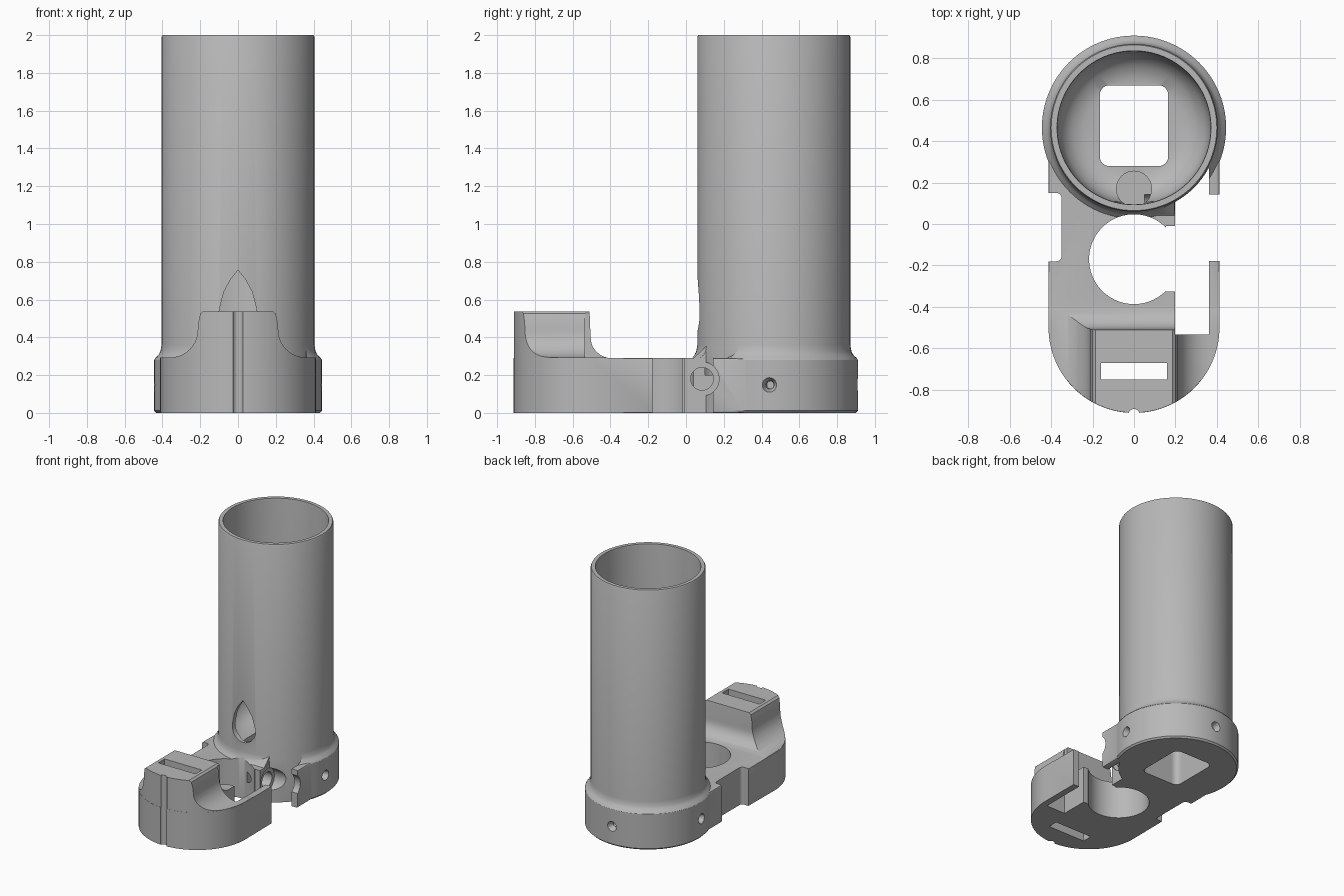
import bpy, bmesh, math
from mathutils import Matrix, Vector

cube = bpy.data.objects.get("Cube")
if cube:
    bpy.data.objects.remove(cube, do_unlink=True)

grey = bpy.data.materials.new("plain_grey")
grey.use_nodes = True
GREY = (0.48, 0.48, 0.48, 1)
grey.diffuse_color = GREY
grey.node_tree.nodes["Principled BSDF"].inputs["Base Color"].default_value = GREY

TUBE_Y = 0.465      # axis of the tall tube
FRONT_Y = -0.5      # centre of the rounded front end
SIDE = 0.413        # half width of the base


def finish(bm, name):
    bmesh.ops.recalc_face_normals(bm, faces=bm.faces)
    mesh = bpy.data.meshes.new(name)
    bm.to_mesh(mesh)
    bm.free()
    mesh.materials.append(grey)
    ob = bpy.data.objects.new(name, mesh)
    bpy.context.collection.objects.link(ob)
    return ob


def prism(name, outline, lo, hi, axis="z", bevel=0):
    """Extrude a 2D outline along z (xy), y (xz) or x (yz)."""
    place = {"z": lambda a, b, c: (a, b, c),
             "y": lambda a, b, c: (a, c, b),
             "x": lambda a, b, c: (c, a, b)}[axis]
    bm = bmesh.new()
    low = [bm.verts.new(place(a, b, lo)) for a, b in outline]
    high = [bm.verts.new(place(a, b, hi)) for a, b in outline]
    caps = [bm.faces.new(low), bm.faces.new(high)]
    n = len(outline)
    for i in range(n):
        j = (i + 1) % n
        bm.faces.new((low[i], low[j], high[j], high[i]))
    if bevel:
        rim = [e for f in caps for e in f.edges]
        bmesh.ops.bevel(bm, geom=rim, offset=bevel, segments=2,
                        profile=0.5, affect="EDGES")
    return finish(bm, name)


def box(name, x, y, z):
    return prism(name, [(x[0], y[0]), (x[1], y[0]), (x[1], y[1]), (x[0], y[1])], *z)


def arc(cx, cy, r, start, end, n=24):
    return [(cx + r * math.cos(math.radians(start + (end - start) * i / n)),
             cy + r * math.sin(math.radians(start + (end - start) * i / n)))
            for i in range(n + 1)]


def rounded_rect(cx, cy, hx, hy, r):
    pts = []
    for k, (sx, sy) in enumerate([(1, 1), (-1, 1), (-1, -1), (1, -1)]):
        pts += arc(cx + sx * (hx - r), cy + sy * (hy - r), r, 90 * k, 90 * k + 90, 6)
    return pts


def lathe(name, profile, y, segments=96):
    """Spin a radius/height profile, starting and ending on the axis."""
    bm = bmesh.new()
    verts = [bm.verts.new((r, 0, z)) for r, z in profile]
    edges = [bm.edges.new(pair) for pair in zip(verts, verts[1:])]
    bmesh.ops.spin(bm, geom=verts + edges, cent=(0, 0, 0), axis=(0, 0, 1),
                   angle=math.tau, steps=segments, use_merge=True)
    bmesh.ops.remove_doubles(bm, verts=bm.verts, dist=1e-5)
    bmesh.ops.translate(bm, verts=bm.verts, vec=(0, y, 0))
    return finish(bm, name)


def rod(name, start, end, r1, r2=None, segments=48):
    a, b = Vector(start), Vector(end)
    bm = bmesh.new()
    turn = (b - a).to_track_quat("Z", "Y").to_matrix().to_4x4()
    bmesh.ops.create_cone(bm, cap_ends=True, segments=segments, radius1=r1,
                          radius2=r1 if r2 is None else r2, depth=(b - a).length,
                          matrix=Matrix.Translation((a + b) / 2) @ turn)
    return finish(bm, name)


def combine(target, tool, operation):
    mod = target.modifiers.new("join", "BOOLEAN")
    mod.operation, mod.solver, mod.object = operation, "EXACT", tool
    bpy.context.view_layer.objects.active = target
    bpy.ops.object.modifier_apply(modifier=mod.name)
    bpy.data.objects.remove(tool, do_unlink=True)


# Base plate with rounded front end
body = prism("tube_holder", arc(0, FRONT_Y, SIDE, 180, 360, 48)
             + [(SIDE, 0.31), (-SIDE, 0.31)], 0, 0.29, bevel=0.012)

# Tall tube with flared collar
tube = lathe("tube", [(0, 0), (0.433, 0), (0.445, 0.012), (0.445, 0.28),
                      (0.437, 0.292), (0.422, 0.305), (0.411, 0.325), (0.405, 0.36),
                      (0.405, 1.99), (0.4, 2), (0, 2)], TUBE_Y)
combine(body, tube, "UNION")

# Raised front block: concave flanks, concave rear, rounded front
half = [(0.185, 0.538), (0.2, 0.525), (0.21, 0.48)] + arc(0.36, 0.44, 0.147, 180, 270, 10) \
    + [(0.45, 0.292), (0.45, 0.2)]
block = prism("front_block", half + [(-x, z) for x, z in reversed(half)], -1, -0.3, "y")
rear = [(-1, 0.2), (-1, 0.6), (-0.52, 0.6), (-0.51, 0.525), (-0.505, 0.4)] \
    + arc(-0.395, 0.4, 0.11, 180, 270, 8) + [(-0.38, 0.2)]
combine(block, prism("rear_curve", rear, -1, 1, "x"), "INTERSECT")
front_end = prism("front_end", arc(0, FRONT_Y, SIDE - 0.001, 180, 360, 48)
                  + [(SIDE - 0.001, 0), (0.001 - SIDE, 0)], 0.1, 0.539, bevel=0.01)
combine(block, front_end, "INTERSECT")
combine(body, block, "UNION")

# Wedge boss against the tube
combine(body, prism("wedge_boss", [(0.035, 0.25), (0.035, 0.285), (0.115, 0.36),
                                   (0.25, 0.36), (0.25, 0.25)], 0.08, 0.195, "x"), "UNION")

# Side cavity, kept clear of the tube
cavity = box("cavity", (0.197, 0.362), (-0.535, 0.27), (-0.1, 0.7))
combine(cavity, rod("tube_guard", (0, TUBE_Y, -1), (0, TUBE_Y, 1), 0.41, segments=96),
        "DIFFERENCE")

# Bore with bowl floor, and pointed window in the tube
bore = lathe("bore", [(0, 0.31), (0.24, 0.31), (0.3, 0.335), (0.345, 0.38), (0.365, 0.45),
                      (0.37, 0.52), (0.37, 1.985), (0.385, 2.1), (0, 2.1)], TUBE_Y)
window = prism("window", arc(0, 0.53, 0.1, 170, 370, 20)
               + [(0.075, 0.64), (0.04, 0.705), (0, 0.755), (-0.04, 0.705), (-0.075, 0.64)],
               -0.1, 0.3, "y")

cutters = [
    cavity, bore, window,
    prism("floor_window", rounded_rect(0, 0.475, 0.165, 0.195, 0.045), -0.1, 0.5),
    rod("floor_dimple", (0, 0.17, 0.2), (0, 0.17, 0.5), 0.085),
    # Open ring and its mouth
    rod("ring_hole", (0, -0.17, -0.1), (0, -0.17, 0.5), 0.217, segments=72),
    box("ring_mouth", (0.155, 0.3), (-0.325, -0.01), (-0.1, 0.5)),
    # Side openings
    box("right_gap", (0.3, 0.6), (-0.178, 0.143), (-0.1, 0.5)),
    prism("left_notch", rounded_rect(-0.45, -0.015, 0.1, 0.165, 0.025), -0.1, 0.5),
    # Strap slot and front groove
    box("strap_slot", (-0.16, 0.16), (-0.75, -0.672), (-0.1, 0.8)),
    rod("front_groove", (0, -0.922, -0.1), (0, -0.922, 0.8), 0.028, segments=24),
    # Cross bore with wide access
    rod("access_hole", (0.19, 0.085, 0.18), (0.6, 0.085, 0.18), 0.09),
    rod("cross_bore", (0.05, 0.085, 0.18), (0.3, 0.085, 0.18), 0.06),
]

# Countersunk screw holes around the collar
for angle in (-3, 90, 183):
    out = Vector((math.cos(math.radians(angle)), math.sin(math.radians(angle)), 0))
    centre = Vector((0, TUBE_Y, 0.148))
    cutters.append(rod("screw_sink", centre + out * 0.40, centre + out * 0.46, 0.022, 0.044, 32))
    cutters.append(rod("screw_hole", centre + out * 0.33, centre + out * 0.42, 0.02, segments=24))

for cutter in cutters:
    combine(body, cutter, "DIFFERENCE")

bpy.ops.object.select_all(action="DESELECT")
body.select_set(True)
bpy.context.view_layer.objects.active = body
bpy.ops.object.shade_smooth_by_angle(angle=math.radians(30))
